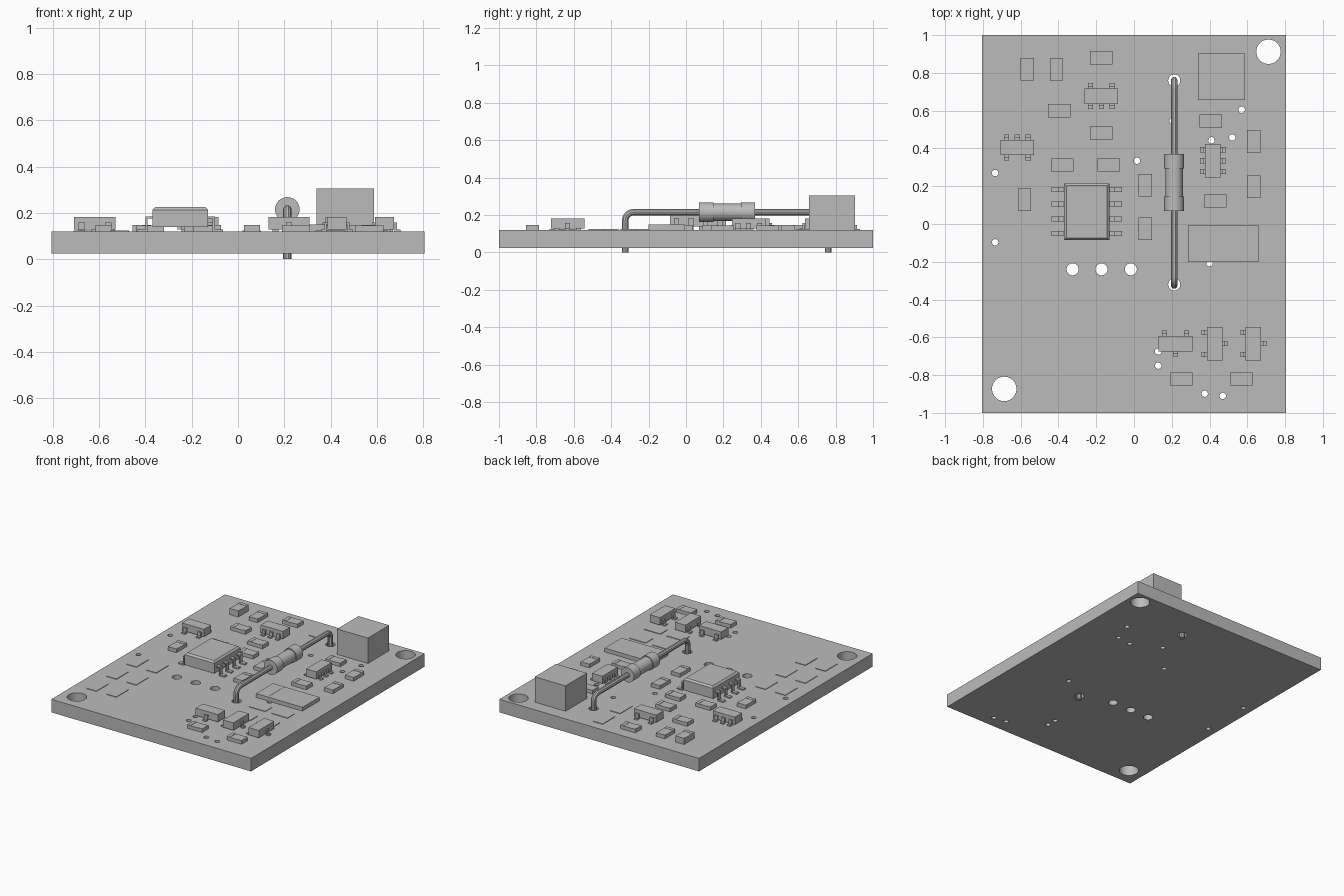
import bpy
import bmesh
from math import pi
from mathutils import Matrix, Vector

cube = bpy.data.objects.get("Cube")
if cube:
    bpy.data.objects.remove(cube, do_unlink=True)

grey = bpy.data.materials.new("plain grey")
grey.use_nodes = True
grey.diffuse_color = (0.5, 0.5, 0.5, 1)
grey.node_tree.nodes["Principled BSDF"].inputs["Base Color"].default_value = (0.5, 0.5, 0.5, 1)

TOP = 0.12      # upper face of the board
BOTTOM = 0.025  # lower face of the board


def add_box(bm, x, y, sx, sy, z0, z1):
    m = Matrix.Translation((x, y, (z0 + z1) / 2)) @ Matrix.Diagonal((sx, sy, z1 - z0, 1))
    return bmesh.ops.create_cube(bm, size=1, matrix=m)["verts"]


def add_cylinder(bm, centre, radius, depth, sides=24, along_y=False):
    m = Matrix.Translation(centre)
    if along_y:
        m = m @ Matrix.Rotation(pi / 2, 4, "X")
    bmesh.ops.create_cone(bm, cap_ends=True, segments=sides, radius1=radius,
                          radius2=radius, depth=depth, matrix=m)


def finish(bm, name, smooth=False):
    mesh = bpy.data.meshes.new(name)
    bm.to_mesh(mesh)
    bm.free()
    mesh.materials.append(grey)
    obj = bpy.data.objects.new(name, mesh)
    bpy.context.collection.objects.link(obj)
    bpy.ops.object.select_all(action="DESELECT")
    bpy.context.view_layer.objects.active = obj
    obj.select_set(True)
    if smooth:
        bpy.ops.object.shade_smooth_by_angle(angle=0.6)
    return obj


# Board drilled with mounting holes, test holes, lead holes and vias
drills = {
    0.065: [(0.712, 0.912), (-0.687, -0.873)],
    0.032: [(-0.325, -0.24), (-0.172, -0.24), (-0.017, -0.24), (0.213, 0.76), (0.213, -0.32)],
    0.017: [(-0.735, 0.27), (-0.735, -0.097), (0.016, 0.335), (0.41, 0.443),
            (0.52, 0.458), (0.57, 0.605), (0.4, -0.208), (0.128, -0.675),
            (0.128, -0.75), (0.374, -0.898), (0.47, -0.91), (0.205, 0.545)],
}
bm = bmesh.new()
for radius, places in drills.items():
    for x, y in places:
        add_cylinder(bm, (x, y, 0.07), radius, 0.3)
cutter = finish(bm, "drill_cutter")
cutter.hide_render = True
bm = bmesh.new()
add_box(bm, 0, 0, 1.61, 2, BOTTOM, TOP)
board = finish(bm, "board")
drill = board.modifiers.new("holes", "BOOLEAN")
drill.object = cutter
drill.solver = "EXACT"
bpy.ops.object.modifier_apply(modifier=drill.name)
bpy.data.objects.remove(cutter, do_unlink=True)
bpy.ops.object.shade_smooth_by_angle(angle=0.6)

# Flat solder pads
bm = bmesh.new()
for y in (-0.66, -0.43, -0.2):
    for x in (-0.67, -0.51):
        add_box(bm, x, y, 0.08, 0.14, TOP, TOP + 0.004)
for y in (-0.48, -0.31):
    for x in (0.4, 0.58):
        add_box(bm, x, y, 0.13, 0.08, TOP, TOP + 0.004)
for y in (0.66, 0.86):
    add_box(bm, 0.06, y, 0.08, 0.14, TOP, TOP + 0.004)
finish(bm, "solder_pads")


# Small chips: a body between two end terminals
def chip(name, x, y, upright, height=0.027):
    bm = bmesh.new()
    long, wide, cap = 0.12, 0.07, 0.025
    for offset, length, drop in ((0, long - 2 * cap, 0.002),
                                 ((long - cap) / 2, cap, 0), ((cap - long) / 2, cap, 0)):
        if upright:
            add_box(bm, x, y + offset, wide, length, TOP, TOP + height - drop)
        else:
            add_box(bm, x + offset, y, length, wide, TOP, TOP + height - drop)
    finish(bm, name)


flat_chips = [(-0.173, 0.88), (-0.395, 0.6), (-0.173, 0.48), (0.407, 0.545), (0.43, 0.122),
              (0.25, -0.82), (0.568, -0.82), (-0.38, 0.312), (-0.133, 0.312)]
upright_chips = [(-0.41, 0.82), (0.634, 0.437), (0.634, 0.197), (-0.58, 0.13),
                 (0.06, 0.205), (0.06, -0.025)]
for i, (x, y) in enumerate(flat_chips):
    chip(f"flat_chip_{i + 1}", x, y, False)
for i, (x, y) in enumerate(upright_chips):
    chip(f"upright_chip_{i + 1}", x, y, True)
chip("tall_chip", -0.565, 0.82, True, 0.045)


# Small transistors: a raised body with stepped pins on its two long sides
def add_pin(bm, x, side, start, reach, width, knee):
    thick = 0.009
    mid = start + reach * 0.45
    parts = ((start - 0.02, mid, knee - thick, knee),
             (mid - thick, mid, TOP, knee),
             (mid - thick, start + reach, TOP, TOP + thick))
    for a, b, z0, z1 in parts:
        add_box(bm, x, side * (a + b) / 2, width, b - a, z0, z1)


def transistor(name, x, y, back_pins, front_pins, turned):
    bm = bmesh.new()
    add_box(bm, 0, 0, 0.178, 0.082, TOP + 0.008, TOP + 0.062)
    for side, pins in ((1, back_pins), (-1, front_pins)):
        for p in pins:
            add_pin(bm, p, side, 0.041, 0.028, 0.027, TOP + 0.038)
    turn = Matrix.Rotation(pi / 2 if turned else 0, 4, "Z")
    bm.transform(Matrix.Translation((x, y, 0)) @ turn)
    finish(bm, name)


three, two, one = (-0.058, 0, 0.058), (-0.058, 0.058), (0,)
transistor("regulator_left", -0.618, 0.405, three, two, False)
transistor("regulator_back", -0.173, 0.677, two, three, False)
transistor("driver_right", 0.418, 0.335, three, three, True)
transistor("transistor_front", 0.22, -0.633, two, one, False)
for name, x in (("transistor_middle", 0.427), ("transistor_right", 0.632)):
    transistor(name, x, -0.633, two, one, True)

# Main circuit package with a chamfered top and eight pins
bm = bmesh.new()
add_box(bm, -0.25, 0.065, 0.24, 0.3, TOP + 0.018, TOP + 0.105)
rim = [e for e in bm.edges if all(v.co.z > TOP + 0.1 for v in e.verts)]
bmesh.ops.bevel(bm, geom=rim, offset=0.012, segments=1, affect="EDGES")
finish(bm, "main_circuit_body")
bm = bmesh.new()
for k in range(4):
    for side in (1, -1):
        add_pin(bm, 0.117 - 0.0775 * k, side, 0.12, 0.066, 0.027, TOP + 0.065)
bm.transform(Matrix.Translation((-0.25, 0.065, 0)) @ Matrix.Rotation(pi / 2, 4, "Z"))
finish(bm, "main_circuit_pins")

# Tall block and wide diode with its band
bm = bmesh.new()
add_box(bm, 0.463, 0.78, 0.248, 0.245, TOP, 0.305)
finish(bm, "tall_block")
bm = bmesh.new()
add_box(bm, 0.52, -0.103, 0.28, 0.195, TOP, 0.148)
add_box(bm, 0.333, -0.103, 0.094, 0.195, TOP, 0.149)
finish(bm, "wide_diode")

# Axial resistor: slim middle, wider ends
AXIS_X, AXIS_Z = 0.213, 0.215
bm = bmesh.new()
add_cylinder(bm, (AXIS_X, 0.22, AXIS_Z), 0.046, 0.16, 32, True)
for y in (0.108, 0.332):
    add_cylinder(bm, (AXIS_X, y, AXIS_Z), 0.053, 0.076, 32, True)
finish(bm, "resistor_body", True)

# Bent lead wire running through the board at both ends
wire = bpy.data.curves.new("resistor_lead", "CURVE")
wire.dimensions = "3D"
wire.bevel_depth = 0.018
wire.bevel_resolution = 3
wire.resolution_u = 8
wire.use_fill_caps = True
path = wire.splines.new("BEZIER")
bend, pull = 0.045, 0.025
near, far = -0.325, 0.76
points = [((near, 0), 0, 1), ((near, AXIS_Z - bend), 0, 1), ((near + bend, AXIS_Z), 1, 0),
          ((far - bend, AXIS_Z), 1, 0), ((far, AXIS_Z - bend), 0, -1), ((far, 0), 0, -1)]
path.bezier_points.add(len(points) - 1)
for bp, ((y, z), dy, dz) in zip(path.bezier_points, points):
    bp.co = (AXIS_X, y, z)
    bp.handle_left = bp.co - Vector((0, dy, dz)) * pull
    bp.handle_right = bp.co + Vector((0, dy, dz)) * pull
wire.materials.append(grey)
lead = bpy.data.objects.new("resistor_lead", wire)
bpy.context.collection.objects.link(lead)
bpy.ops.object.select_all(action="DESELECT")
bpy.context.view_layer.objects.active = lead
lead.select_set(True)
bpy.ops.object.convert(target="MESH")
bpy.ops.object.shade_smooth_by_angle(angle=0.6)
